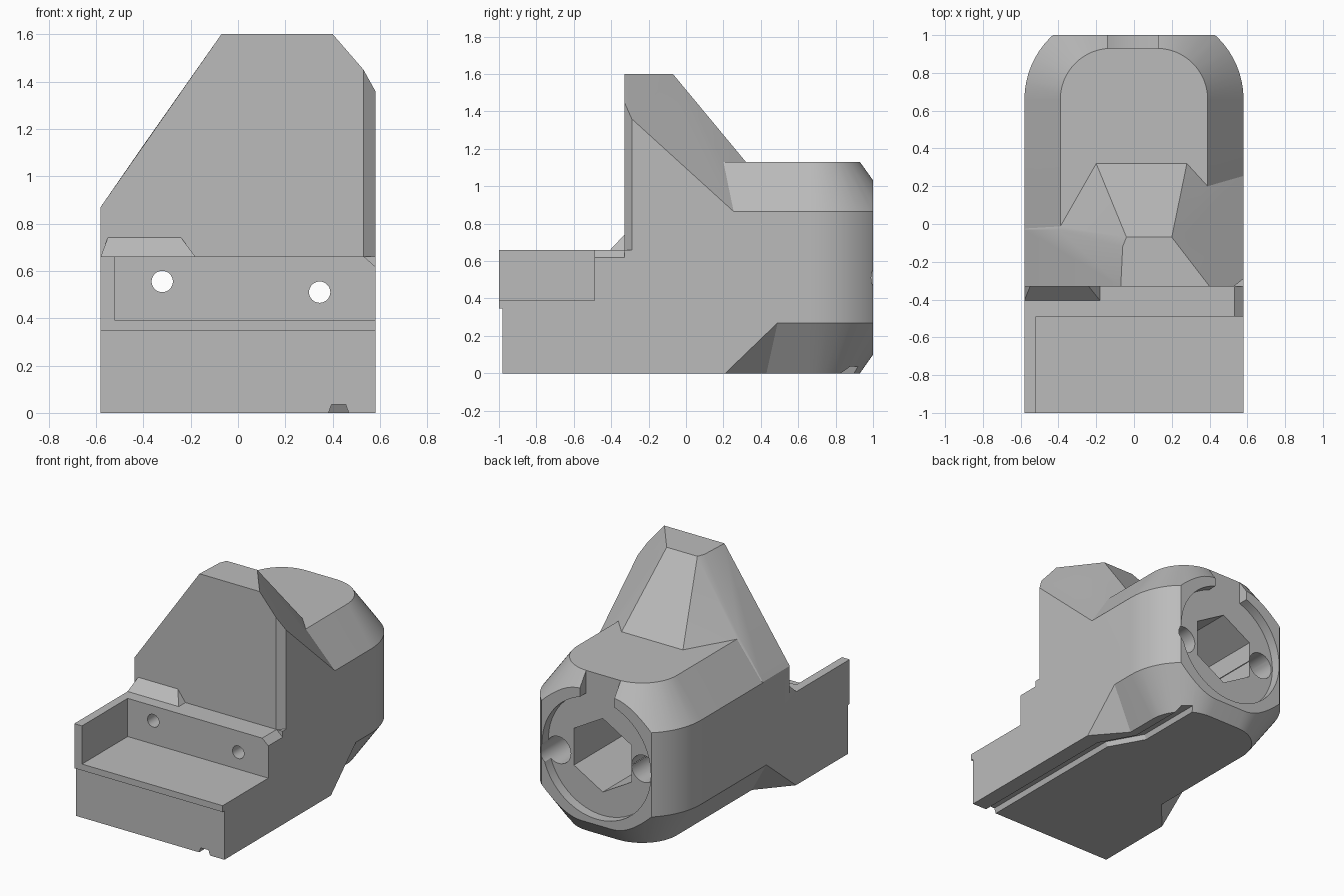
import bpy, bmesh, math
from mathutils import Matrix, Vector

cube = bpy.data.objects.get("Cube")
if cube:
    bpy.data.objects.remove(cube, do_unlink=True)

grey = bpy.data.materials.new("plain grey")
grey.use_nodes = True
colour = (0.5, 0.5, 0.5, 1)
grey.diffuse_color = colour
grey.node_tree.nodes["Principled BSDF"].inputs["Base Color"].default_value = colour


def make(name, bm):
    bmesh.ops.recalc_face_normals(bm, faces=bm.faces)
    mesh = bpy.data.meshes.new(name)
    bm.to_mesh(mesh)
    bm.free()
    mesh.materials.append(grey)
    ob = bpy.data.objects.new(name, mesh)
    bpy.context.scene.collection.objects.link(ob)
    return ob


def hull(name, points):
    bm = bmesh.new()
    for p in points:
        bm.verts.new(p)
    res = bmesh.ops.convex_hull(bm, input=bm.verts)
    junk = {g for g in res["geom_interior"] + res["geom_unused"] if isinstance(g, bmesh.types.BMVert)}
    bmesh.ops.delete(bm, geom=list(junk), context='VERTS')
    bmesh.ops.dissolve_limit(bm, angle_limit=0.01, verts=bm.verts, edges=bm.edges)
    return make(name, bm)


def box(name, x0, x1, y0, y1, z0, z1):
    return hull(name, [(x, y, z) for x in (x0, x1) for y in (y0, y1) for z in (z0, z1)])


def rod(name, start, end, radius, sides=32, turn=0):
    a, b = Vector(start), Vector(end)
    bm = bmesh.new()
    bmesh.ops.create_cone(bm, cap_ends=True, segments=sides, radius1=radius, radius2=radius,
                          depth=(b - a).length)
    bm.transform(Matrix.Translation((a + b) / 2) @ (b - a).to_track_quat('Z', 'Y').to_matrix().to_4x4()
                 @ Matrix.Rotation(turn, 4, 'Z'))
    return make(name, bm)


def combine(body, other, operation):
    mod = body.modifiers.new("combine", 'BOOLEAN')
    mod.object, mod.operation, mod.solver = other, operation, 'EXACT'
    bpy.context.view_layer.objects.active = body
    bpy.ops.object.modifier_apply(modifier=mod.name)
    bpy.data.objects.remove(other, do_unlink=True)


W = 0.58


# Rounded rear housing, chamfered along top and bottom
def outline(inset, z):
    r = 0.46 - inset
    pts = [(s * (W - inset), -0.25, z) for s in (-1, 1)]
    for i in range(17):
        a = math.pi / 2 * i / 16
        pts += [(s * (W - 0.46 + r * math.cos(a)), 0.66 + r * math.sin(a), z) for s in (-1, 1)]
    return pts


body = hull("housing", outline(0.19, 0) + outline(0, 0.27) + outline(0, 0.865) + outline(0.19, 1.13))
combine(body, box("back_trim", -1, 1, 1, 2, -1, 2), 'DIFFERENCE')

# Tapered tower
tower = [(-0.07, -0.33, 1.6), (-0.06, -0.12, 1.6), (-0.04, -0.07, 1.6), (0.2, -0.07, 1.6),
         (0.4, -0.33, 1.6), (0.53, -0.33, 1.45), (W, -0.29, 1.36), (-0.4, -0.03, 1.13),
         (-0.2, 0.32, 1.13), (0.28, 0.32, 1.13), (0.39, 0.2, 1.13), (W, 0.26, 0.86),
         (-W, -0.33, 0.87), (-W, -0.03, 0.87)]
tower += [(x, y, 0.3) for x, y in ((-W, -0.33), (0.53, -0.33), (W, -0.29), (W, 0.26), (-W, -0.03))]
combine(body, hull("tower", tower), 'UNION')

# Base block, its ramps staggered left and right
base = [(s * W, -0.98, z) for s in (-1, 1) for z in (0, 0.39)]
for s, y in ((1, 0.21), (-1, -0.4)):
    far = y + (0.28 if s > 0 else 0.33)
    base += [(s * W, y, 0), (s * 0.39, y + 0.22, 0), (s * W, far, 0.27), (s * W, far, 0.39)]
combine(body, hull("base", base), 'UNION')

# Front lip, side wall, step and sloped ledge
combine(body, box("front_lip", -W, W, -1, -0.9, 0.345, 0.39), 'UNION')
combine(body, box("side_wall", -W, -0.52, -1, -0.4, 0.345, 0.66), 'UNION')
combine(body, box("step", -W, W, -0.49, -0.2, 0.2, 0.66), 'UNION')
ledge = [(-0.55, -0.33, 0.74), (-0.24, -0.33, 0.74)]
ledge += [(x, y, z) for x, y in ((-W, -0.405), (-0.18, -0.405), (-W, -0.25), (-0.18, -0.25)) for z in (0.6, 0.66)]
combine(body, hull("ledge", ledge), 'UNION')

# Round seat over the step, corner relief
cutters = [rod("seat", (0.165, -0.7, 1.035), (0.165, -0.33, 1.035), 0.503, 96),
           hull("corner_relief", [(x, y, z) for y in (-0.6, -0.33)
                                  for x, z in ((0.51, 0.68), (0.6, 0.6), (0.6, 0.8))])]

# Rear socket with key slot and six-sided pocket
cutters += [rod("socket", (0, 0.93, 0.565), (0, 1.2, 0.565), 0.425, 96),
            box("key_slot", -0.14, 0.13, 0.93, 1.2, 0.85, 1.3)]
hexagon = [(0.26 * math.sin(i * math.pi / 3), y, 0.565 + 0.26 * math.cos(i * math.pi / 3))
           for i in range(6) for y in (0.35, 1.1)]
cutters.append(hull("hex_pocket", hexagon))

# Long bolt holes and their wider rear ends
for x, z, r, y in ((-0.32, 0.555, 0.095, 0.4), (0.345, 0.51, 0.095, 0.4), (0.43, 1.4, 0.08, -0.17)):
    cutters += [rod("bolt_hole", (x, -0.8, z), (x, 1.3, z), 0.045),
                rod("bolt_recess", (x, y, z), (x, 1.3, z), r)]
cutters.append(rod("centre_hole", (0.165, -0.5, 1.035), (0.165, -0.1, 1.035), 0.05))

# Shelf and underside screw holes
for x, y, top in ((-0.41, -0.81, 0.6), (0.22, -0.81, 0.6), (-0.2, 0.81, 0.1)):
    cutters += [rod("screw_hole", (x, y, -0.1), (x, y, top), 0.028),
                rod("screw_recess", (x, y, -0.1), (x, y, 0.06), 0.05)]

# Bent cable groove underneath
path = [(0.425, -1.2), (0.425, 0.18), (0.29, 0.42), (0.29, 1.2)]
for a, b in zip(path, path[1:]):
    cutters.append(hull("groove", [(x + dx, y, z) for x, y in (a, b)
                                   for dx, z in ((-0.05, -0.02), (0.05, -0.02), (-0.03, 0.035), (0.03, 0.035))]))

for cutter in cutters:
    combine(body, cutter, 'DIFFERENCE')

bpy.ops.object.select_all(action='DESELECT')
body.select_set(True)
bpy.context.view_layer.objects.active = body
bpy.ops.object.shade_smooth_by_angle(angle=math.radians(25))
